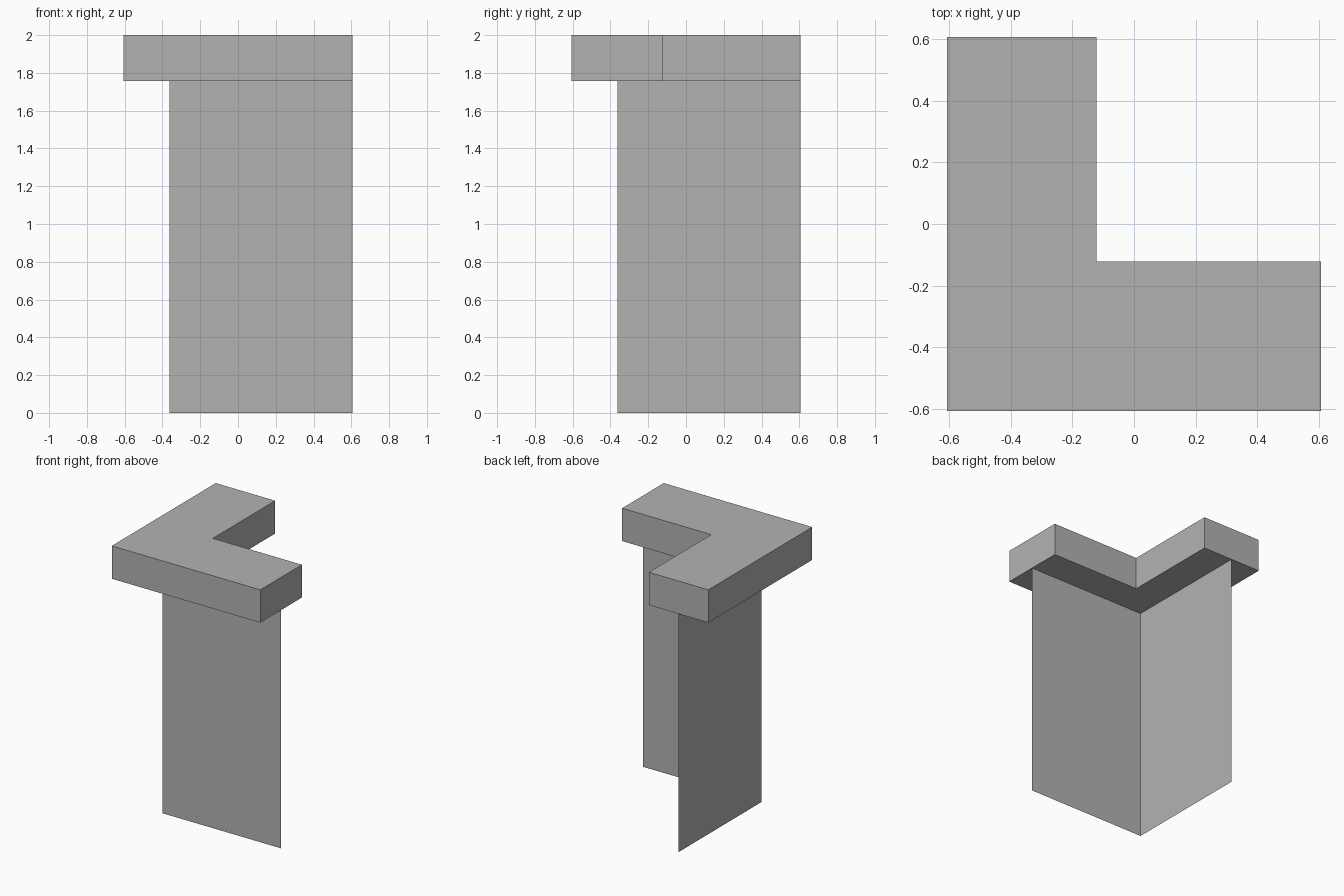
import bpy
import bmesh

cube = bpy.data.objects.get("Cube")
if cube:
    bpy.data.objects.remove(cube, do_unlink=True)

U = 2 / 8.25             # module: ledge thickness and overhang
HALF = 2.5 * U           # half the footprint
INNER = -HALF + 2 * U    # inside corner of the ledge
WALL = -HALF + U         # line of the thin walls
TOP = 2.0

grey = bpy.data.materials.new("plain_grey")
grey.use_nodes = True
colour = (0.45, 0.45, 0.45, 1)
grey.diffuse_color = colour
grey.node_tree.nodes["Principled BSDF"].inputs["Base Color"].default_value = colour


def add_object(name, bm):
    mesh = bpy.data.meshes.new(name)
    bm.to_mesh(mesh)
    bm.free()
    mesh.materials.append(grey)
    obj = bpy.data.objects.new(name, mesh)
    bpy.context.scene.collection.objects.link(obj)
    return obj


def raise_edges(bm, edges, height):
    result = bmesh.ops.extrude_edge_only(bm, edges=edges)
    verts = [v for v in result["geom"] if isinstance(v, bmesh.types.BMVert)]
    bmesh.ops.translate(bm, verts=verts, vec=(0, 0, height))


# L-shaped ledge: extruded corner profile
outline = [(-HALF, -HALF), (HALF, -HALF), (HALF, INNER),
           (INNER, INNER), (INNER, HALF), (-HALF, HALF)]
bm = bmesh.new()
base = bm.faces.new([bm.verts.new((x, y, TOP - U)) for x, y in outline])
result = bmesh.ops.extrude_face_region(bm, geom=[base], use_keep_orig=True)
verts = [v for v in result["geom"] if isinstance(v, bmesh.types.BMVert)]
bmesh.ops.translate(bm, verts=verts, vec=(0, 0, U))
bmesh.ops.recalc_face_normals(bm, faces=bm.faces)
add_object("corner_ledge", bm)

# Two sheet walls meeting at the corner, facing outwards
bm = bmesh.new()
path = [bm.verts.new((x, y, 0)) for x, y in
        [(WALL, HALF), (WALL, WALL), (HALF, WALL)]]
edges = [bm.edges.new(pair) for pair in zip(path, path[1:])]
raise_edges(bm, edges, TOP - U)
bm.normal_update()
for face in bm.faces:
    if face.normal.x + face.normal.y > 0:
        face.normal_flip()
add_object("corner_walls", bm)
